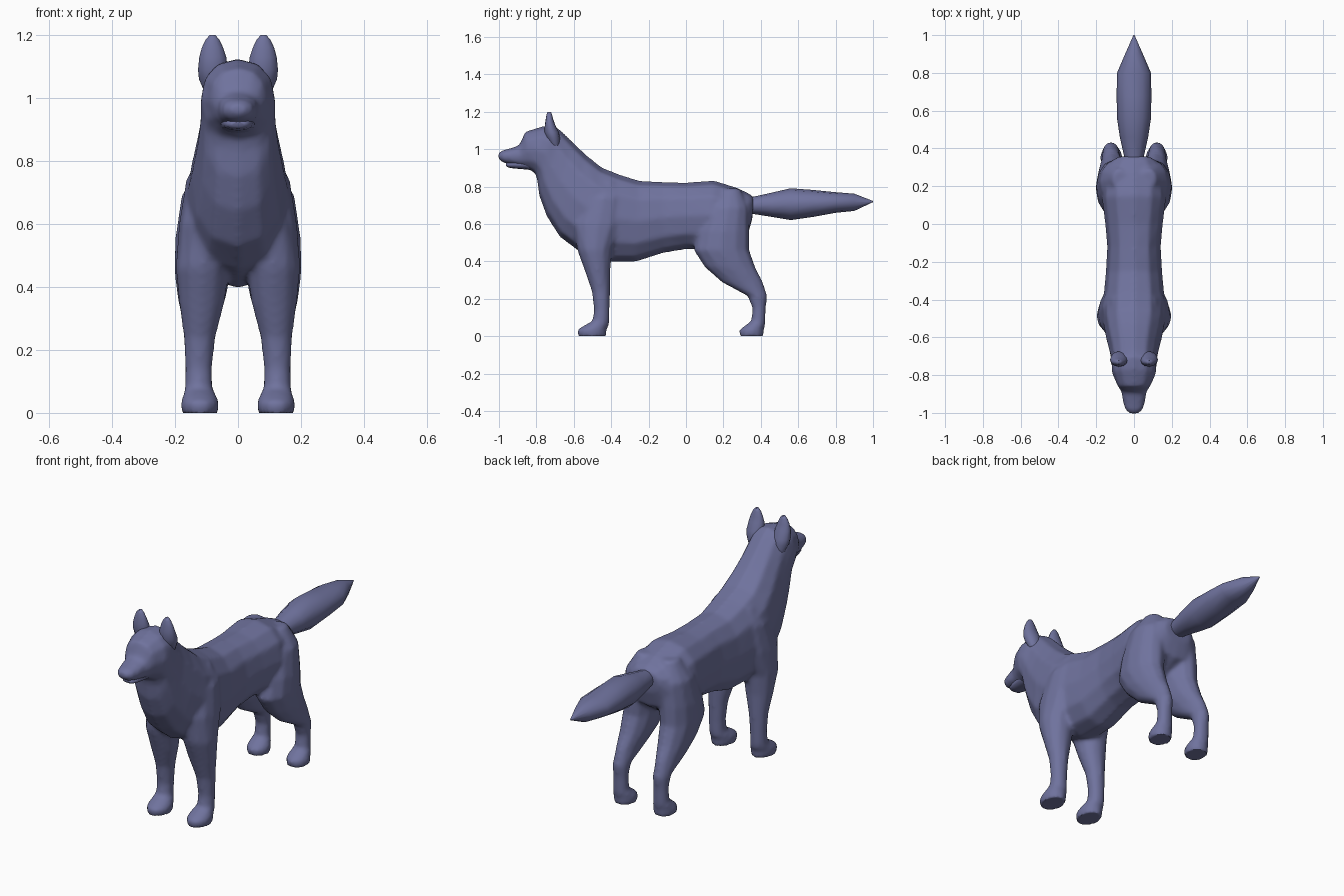
import bpy, bmesh
from math import cos, sin, pi, radians
from mathutils import Vector

SIDES = 12
fur = bpy.data.materials.new("slate_fur")
fur.diffuse_color = (.16, .17, .34, 1)


def loft(name, rings, power=1.0):
    """Skin closed rings, each given as (centre, half axis u, half axis v)."""
    bm = bmesh.new()
    loops = []
    for c, u, v in rings:
        loop = []
        for i in range(SIDES):
            a = 2 * pi * i / SIDES
            ca, sa = round(cos(a), 6), round(sin(a), 6)
            ca = abs(ca) ** power * (1 if ca >= 0 else -1)
            sa = abs(sa) ** power * (1 if sa >= 0 else -1)
            loop.append(bm.verts.new(Vector(c) + Vector(u) * ca + Vector(v) * sa))
        loops.append(loop)
    for a, b in zip(loops, loops[1:]):
        for i in range(SIDES):
            j = (i + 1) % SIDES
            bm.faces.new((a[i], a[j], b[j], b[i]))
    bm.faces.new(loops[0])
    bm.faces.new(loops[-1])
    bmesh.ops.recalc_face_normals(bm, faces=bm.faces)
    mesh = bpy.data.meshes.new(name)
    bm.to_mesh(mesh)
    bm.free()
    mesh.materials.append(fur)
    obj = bpy.data.objects.new(name, mesh)
    bpy.context.collection.objects.link(obj)
    return obj


def spine(name, rows, power=0.88):
    """Rows: top y, top z, bottom y, bottom z, half width."""
    return loft(name, [((0, (ty + by) / 2, (tz + bz) / 2), (w, 0, 0),
                        (0, (ty - by) / 2, (tz - bz) / 2))
                       for ty, tz, by, bz, w in rows], power)


def column(name, rows, side, power=1.0):
    """Rows: z, x, y, half width, half depth; side mirrors in x."""
    return loft(name, [((side * x, y, z), (rx, 0, 0), (0, ry, 0))
                       for z, x, y, rx, ry in rows], power)


def apply(obj, kind, **settings):
    mod = obj.modifiers.new("step", kind)
    for key, value in settings.items():
        setattr(mod, key, value)
    bpy.context.view_layer.objects.active = obj
    bpy.ops.object.modifier_apply(modifier=mod.name)


def smooth(obj, angle):
    bpy.ops.object.select_all(action='DESELECT')
    obj.select_set(True)
    bpy.context.view_layer.objects.active = obj
    bpy.ops.object.shade_smooth_by_angle(angle=radians(angle))


# Torso, neck, head and upper muzzle in one skin
body = spine("body", [
    (.36, .745, .355, .63, .08),
    (.335, .765, .33, .54, .125),
    (.27, .795, .24, .48, .155),
    (.15, .833, .12, .46, .17),
    (0, .822, 0, .465, .153),
    (-.12, .825, -.12, .445, .142),
    (-.25, .832, -.27, .397, .15),
    (-.36, .867, -.42, .397, .162),
    (-.45, .903, -.575, .455, .165),
    (-.53, .967, -.675, .53, .148),
    (-.60, 1.033, -.745, .64, .13),
    (-.66, 1.092, -.785, .75, .12),
    (-.70, 1.125, -.795, .83, .12),
    (-.77, 1.122, -.805, .87, .118),
    (-.86, 1.094, -.845, .893, .09),
    (-.89, 1.022, -.885, .905, .068),
    (-.94, 1.005, -.94, .918, .06),
    (-.985, .993, -.98, .928, .047),
    (-1.003, .978, -1.003, .948, .025),
])

# Legs with shoulder or thigh, and rounded paws
FRONT = [
    (.83, .075, -.42, .04, .05), (.74, .095, -.44, .07, .11),
    (.60, .105, -.47, .083, .135), (.46, .112, -.488, .087, .094),
    (.35, .115, -.473, .073, .069), (.24, .122, -.455, .051, .049),
    (.14, .125, -.45, .043, .042), (.08, .125, -.455, .044, .046),
    (.058, .122, -.478, .053, .067), (.035, .121, -.503, .061, .079),
    (.015, .121, -.503, .061, .079), (-.006, .121, -.502, .055, .073),
]
HIND = [
    (.79, .075, .24, .04, .05), (.69, .10, .225, .08, .11),
    (.56, .106, .20, .093, .14), (.46, .112, .19, .091, .15),
    (.37, .115, .235, .078, .137), (.29, .12, .30, .057, .112),
    (.215, .122, .382, .044, .053), (.15, .122, .391, .04, .036),
    (.08, .122, .387, .042, .038), (.058, .121, .37, .051, .054),
    (.035, .12, .351, .059, .066), (.015, .12, .351, .059, .066),
    (-.006, .12, .351, .054, .062),
]
for side in (-1, 1):
    for name, rows in (("front_leg", FRONT), ("hind_leg", HIND)):
        leg = column(name, rows, side)
        apply(body, 'BOOLEAN', operation='UNION', solver='EXACT', object=leg)
        bpy.data.objects.remove(leg)

# Blend the joints into one soft skin standing flat on the floor
apply(body, 'REMESH', mode='VOXEL', voxel_size=.011)
apply(body, 'SMOOTH', factor=.5, iterations=7)
for v in body.data.vertices:
    v.co.z = max(v.co.z, 0) if v.co.z > .006 else 0
smooth(body, 60)
if not body.data.materials:
    body.data.materials.append(fur)

# Lower jaw
jaw = spine("lower_jaw", [
    (-.80, .95, -.80, .885, .06), (-.86, .95, -.86, .892, .055),
    (-.92, .94, -.92, .897, .046), (-.95, .932, -.95, .902, .036),
    (-.963, .925, -.963, .91, .022),
])
smooth(jaw, 60)

# Ears, broad at the base and pointed at the tip
for side, label in ((-1, "left"), (1, "right")):
    ear = column("ear_" + label, [
        (1.02, .072, -.70, .035, .025), (1.06, .078, -.71, .046, .036),
        (1.09, .08, -.718, .047, .038), (1.13, .08, -.727, .043, .028),
        (1.16, .081, -.73, .034, .02), (1.185, .081, -.731, .022, .015),
        (1.2, .081, -.731, .009, .009),
    ], side)
    smooth(ear, 60)

# Bushy tail
tail = loft("tail", [((0, y, z), (rx, 0, 0), (0, 0, rz)) for y, z, rx, rz in [
    (.31, .70, .04, .04), (.37, .70, .055, .048), (.46, .703, .075, .065),
    (.56, .706, .09, .085), (.68, .71, .092, .072), (.80, .715, .09, .055),
    (.90, .716, .047, .046), (1, .72, .003, .003)]])
smooth(tail, 60)
